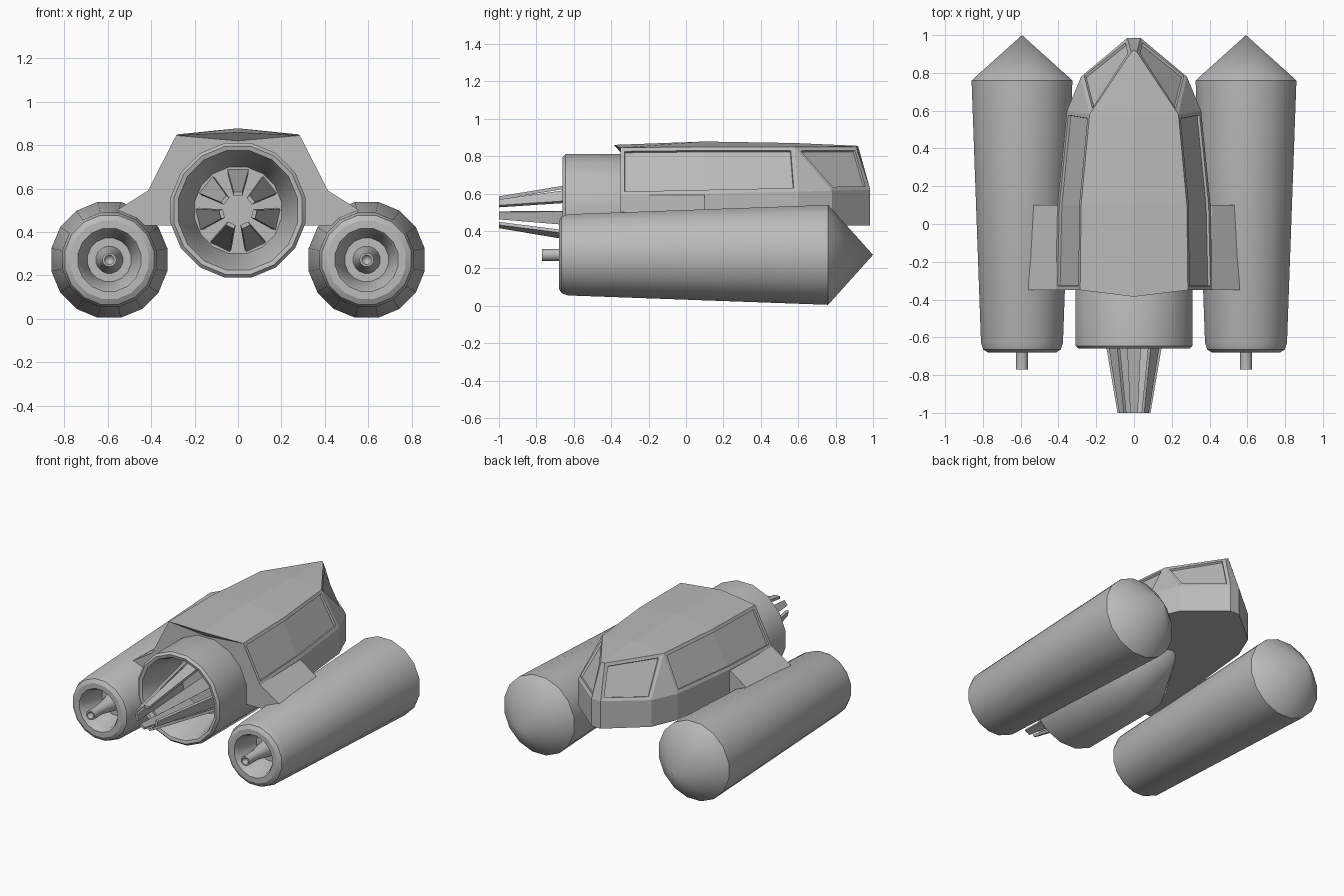
import bpy, bmesh, math
from mathutils import Vector, Matrix

cube = bpy.data.objects.get("Cube")
if cube:
    bpy.data.objects.remove(cube)

grey = bpy.data.materials.new("hull_grey")
grey.use_nodes = True
grey.diffuse_color = (0.5, 0.5, 0.5, 1)
grey.node_tree.nodes["Principled BSDF"].inputs["Base Color"].default_value = (0.5, 0.5, 0.5, 1)


def finish(name, bm, smooth=False):
    """Turn a bmesh into a named object."""
    bmesh.ops.recalc_face_normals(bm, faces=bm.faces)
    mesh = bpy.data.meshes.new(name)
    bm.to_mesh(mesh)
    bm.free()
    mesh.materials.append(grey)
    ob = bpy.data.objects.new(name, mesh)
    bpy.context.collection.objects.link(ob)
    if smooth:
        bpy.ops.object.select_all(action='DESELECT')
        ob.select_set(True)
        bpy.context.view_layer.objects.active = ob
        bpy.ops.object.shade_smooth_by_angle(angle=math.radians(30))
    return ob


def lathe(name, profile, x, z, sides=16):
    """Spin (radius, y) points around an axis parallel to y, flat side up."""
    bm = bmesh.new()
    rings = []
    for r, y in profile:
        if r == 0:
            rings.append([bm.verts.new((x, y, z))] * sides)
            continue
        r /= math.cos(math.pi / sides)
        angles = [(i + 0.5) * 2 * math.pi / sides for i in range(sides)]
        rings.append([bm.verts.new((x + r * math.cos(a), y, z + r * math.sin(a))) for a in angles])
    for a, b in zip(rings, rings[1:]):
        for i in range(sides):
            j = (i + 1) % sides
            bm.faces.new(dict.fromkeys((a[i], a[j], b[j], b[i])))
    return finish(name, bm, True)


# Hull: shoulder and roof outlines, mirrored, with a raised roof ridge
shoulder = [(.415, -.35, .59), (.405, .1, .6), (.355, .6, .61), (.28, .78, .615), (.035, .985, .62)]
roof = [(.285, -.35, .845), (.28, .1, .85), (.235, .58, .85), (.015, .91, .85)]
ridge = [(0, -.385, .86), (0, .1, .878), (0, .58, .87), (0, .92, .855)]

bm = bmesh.new()
mid = [bm.verts.new(p) for p in ridge]
eave = bm.verts.new((0, -.35, .82))
sides, windows = [], []
for s in (1, -1):
    sh = [bm.verts.new((s * x, y, z)) for x, y, z in shoulder]
    ro = [bm.verts.new((s * x, y, z)) for x, y, z in roof]
    bo = [bm.verts.new((s * x, y, .43)) for x, y, z in shoulder]
    sides.append((sh, ro, bo))
    for i in range(4):
        bm.faces.new((bo[i], bo[i + 1], sh[i + 1], sh[i]))
    for i in range(3):
        bm.faces.new((ro[i], ro[i + 1], mid[i + 1], mid[i]))
    cabin = [bm.faces.new((sh[i], sh[i + 1], ro[i + 1], ro[i])) for i in range(2)]
    bm.faces.new((sh[2], sh[3], ro[2]))
    cockpit = bm.faces.new((sh[3], sh[4], ro[3], ro[2]))
    windows += [cabin, [cockpit]]
    bm.faces.new((ro[0], mid[0], eave))
(sl, rl, bl), (sr, rr, br) = sides
bm.faces.new((bl[0], sl[0], rl[0], eave, rr[0], sr[0], br[0]))
bm.faces.new(bl + br[::-1])
bm.faces.new((bl[4], sl[4], sr[4], br[4]))
bm.faces.new((sl[4], rl[3], mid[3], rr[3], sr[4]))
bmesh.ops.recalc_face_normals(bm, faces=bm.faces)

# Recessed window panes
for faces in windows:
    bmesh.ops.inset_region(bm, faces=faces, thickness=.022, use_even_offset=True)
    bmesh.ops.inset_region(bm, faces=faces, thickness=.002, depth=-.014, use_even_offset=True)
finish("hull", bm)

# Main engine: hollow nozzle, straight drum and tapering tail under the hull
lathe("main_engine", [(0, -.37), (.2, -.37), (.22, -.45), (.26, -.62), (.275, -.655), (.295, -.66),
                      (.31, -.645), (.31, -.05), (0, .49)], 0, .5)

# Ring of seven converging prongs in the nozzle
for k in range(7):
    bm = bmesh.new()
    bmesh.ops.create_cube(bm, size=1)
    for v in bm.verts:
        tip = v.co.y < 0
        half, radius = (.02, .085) if tip else (.05, .19)
        v.co = Vector((math.copysign(half, v.co.x), -1 if tip else -.36,
                       radius + (0 if v.co.z > 0 else -.018)))
    bm.transform(Matrix.Translation((0, 0, .5)) @ Matrix.Rotation(k * math.tau / 7, 4, 'Y'))
    finish("prong_%d" % (k + 1), bm)

# Side pods with pins, and the struts joining them to the hull
strut = [(.3, .43), (.46, .43), (.56, .48), (.56, .5), (.413, .592), (.3, .592)]
for side, s in (("left", 1), ("right", -1)):
    lathe(side + "_pod", [(0, -.5), (.1, -.5), (.132, -.66), (.145, -.68), (.18, -.68), (.205, -.665),
                          (.217, -.63), (.267, .76), (0, 1)], s * .593, .272)
    lathe(side + "_pod_pin", [(0, -.5), (.062, -.5), (.032, -.66), (.032, -.77), (.022, -.77),
                              (0, -.73)], s * .593, .272)
    bm = bmesh.new()
    ends = []
    for y, shrink in ((-.35, 0), (.1, .015)):
        ends.append([bm.verts.new((s * (x - (shrink if x > .5 else 0)), y, z)) for x, z in strut])
        bm.faces.new(ends[-1])
    for i in range(len(strut)):
        j = (i + 1) % len(strut)
        bm.faces.new((ends[0][i], ends[0][j], ends[1][j], ends[1][i]))
    finish(side + "_strut", bm)
